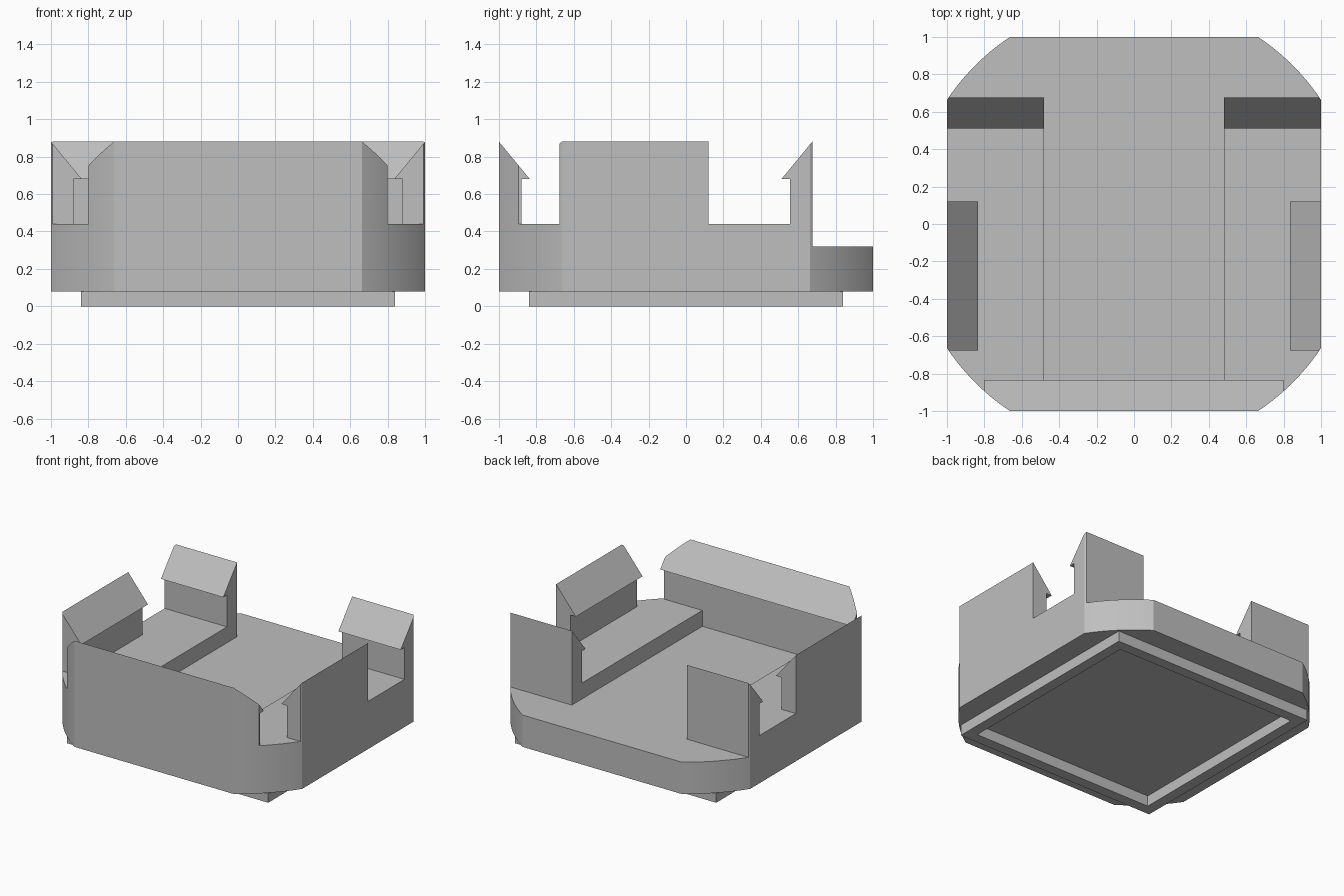
import bpy, bmesh, math
from mathutils import Vector

if "Cube" in bpy.data.objects:
    bpy.data.objects.remove(bpy.data.objects["Cube"])

grey = bpy.data.materials.new("plain grey")
grey.diffuse_color = (0.52, 0.52, 0.52, 1)
grey.use_nodes = True
grey.node_tree.nodes["Principled BSDF"].inputs["Base Color"].default_value = grey.diffuse_color


def prism(name, points, direction):
    """Closed solid made by sweeping a planar outline along a direction."""
    bm = bmesh.new()
    face = bm.faces.new([bm.verts.new(p) for p in points])
    swept = bmesh.ops.extrude_face_region(bm, geom=[face])["geom"]
    bmesh.ops.translate(bm, vec=Vector(direction),
                        verts=[v for v in swept if isinstance(v, bmesh.types.BMVert)])
    bmesh.ops.recalc_face_normals(bm, faces=bm.faces)
    mesh = bpy.data.meshes.new(name)
    bm.to_mesh(mesh)
    bm.free()
    mesh.materials.append(grey)
    obj = bpy.data.objects.new(name, mesh)
    bpy.context.collection.objects.link(obj)
    return obj


def box(name, x0, x1, y0, y1, z0, z1):
    return prism(name, [(x0, y0, z0), (x1, y0, z0), (x1, y1, z0), (x0, y1, z0)],
                 (0, 0, z1 - z0))


def hook_profile(outer, back):
    """Clip section as (distance from centre, height): slanted top, barb and stem."""
    return [(back, 0.2), (outer - 0.12, 0.2), (outer - 0.12, 0.68),
            (outer - 0.165, 0.68), (outer, 0.88), (back, 0.88)]


# Rounded-corner plan: a square trimmed by a circle of radius 1.2
RADIUS = 1.2
start = math.acos(1 / RADIUS)
end = math.pi / 2 - start
plan = []
for quarter in range(4):
    for i in range(13):
        a = quarter * math.pi / 2 + start + (end - start) * i / 12
        plan.append((RADIUS * math.cos(a), RADIUS * math.sin(a), 0.08))

body = box("tray_body", -1.3, 1.3, -1.3, 1.3, 0.08, 0.32)
steps = []

# Front wall with slanted lip
steps.append((prism("front_wall", [(-0.8, -d, z) for d, z in hook_profile(1.0, 1.25)],
                    (1.6, 0, 0)), 'UNION'))

for side, label in ((-1, "left"), (1, "right")):
    # Raised side ledge
    xs = sorted((side * 0.48, side * 1.25))
    steps.append((box(label + "_ledge", *xs, -1.25, 0.62, 0.15, 0.44), 'UNION'))
    # Side clip wall
    steps.append((prism(label + "_clip",
                        [(side * d, -0.675, z) for d, z in hook_profile(1.0, 1.25)],
                        (0, 0.795, 0)), 'UNION'))
    # Rear clip
    steps.append((prism(label + "_rear_clip",
                        [(side * 0.48, d, z) for d, z in hook_profile(0.675, 0.675)
                         if (d, z) != (0.675, 0.88)] + [(side * 0.48, 0.675, 0.88)],
                        (side * 0.77, 0, 0)), 'UNION'))

# Trim everything to the plan, then add the hollow square foot
steps.append((prism("plan_trim", plan, (0, 0, 1.0)), 'INTERSECT'))
steps.append((box("foot", -0.84, 0.84, -0.84, 0.84, 0, 0.2), 'UNION'))
steps.append((box("foot_recess", -0.76, 0.76, -0.76, 0.76, -0.1, 0.08), 'DIFFERENCE'))

for cutter, operation in steps:
    mod = body.modifiers.new(cutter.name, 'BOOLEAN')
    mod.operation = operation
    mod.solver = 'EXACT'
    mod.object = cutter

# Bake the combined solid and discard the helper parts
bpy.context.view_layer.update()
result = bpy.data.meshes.new_from_object(
    body.evaluated_get(bpy.context.evaluated_depsgraph_get()))
body.modifiers.clear()
body.data = result
for cutter, _ in steps:
    bpy.data.objects.remove(cutter, do_unlink=True)
body.data.materials.clear()
body.data.materials.append(grey)
for poly in body.data.polygons:
    poly.material_index = 0

# Smooth the rounded corners, keep hard edges
bpy.context.view_layer.objects.active = body
body.select_set(True)
bpy.ops.object.shade_smooth_by_angle(angle=math.radians(30))
